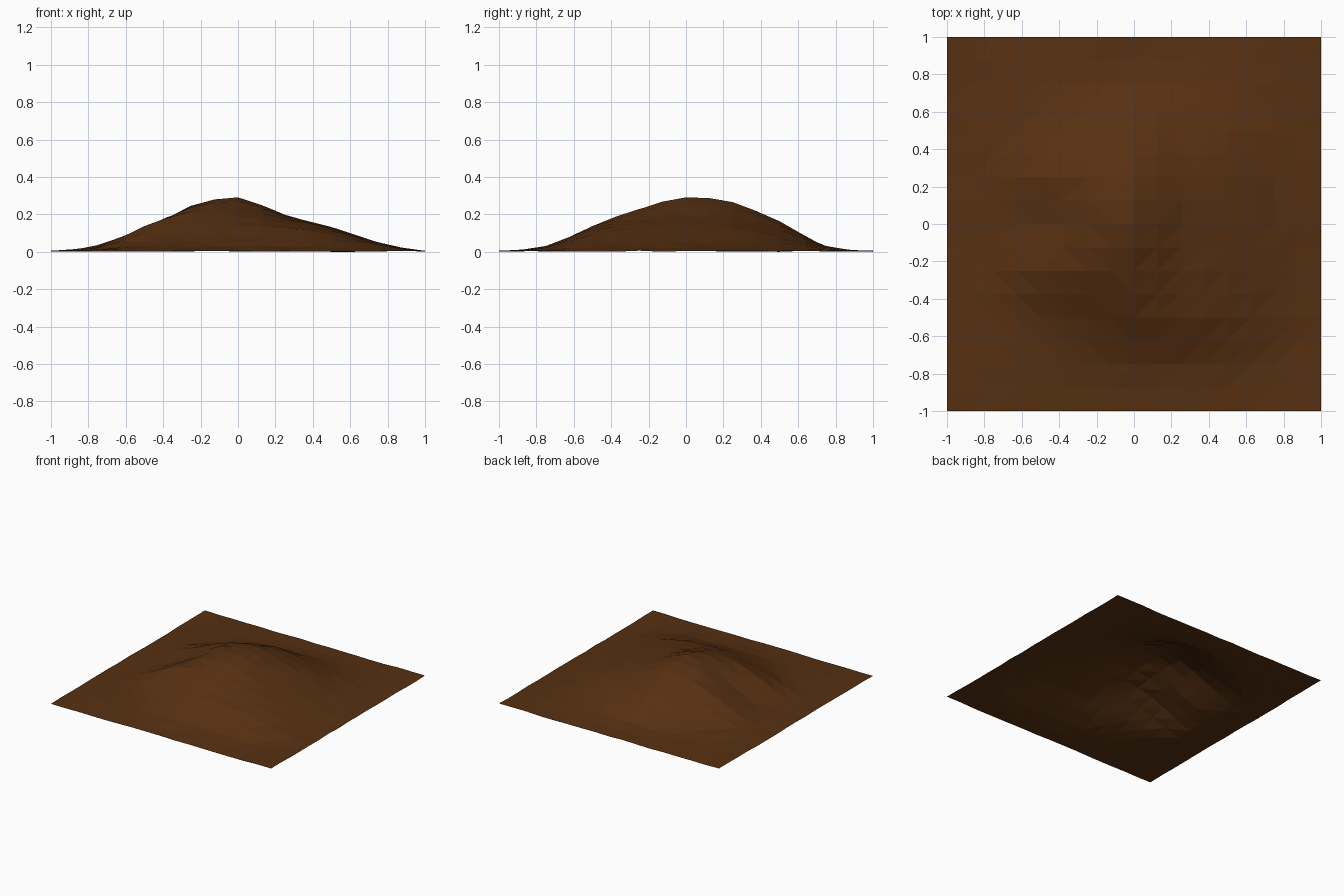
import bpy, bmesh, math, random

if "Cube" in bpy.data.objects:
    bpy.data.objects.remove(bpy.data.objects["Cube"])

random.seed(4)

# Control heights every 0.25 units, back row first (flat border added below)
EDGE = 0.008
ROWS = [
    [.02, .02, .025, .03, .035, .025, .015],
    [.03, .06, .12, .17, .12, .08, .03],
    [.04, .135, .235, .268, .19, .125, .045],
    [.03, .11, .245, .296, .20, .135, .055],
    [.03, .145, .22, .235, .18, .13, .05],
    [.02, .06, .11, .14, .13, .10, .04],
    [.015, .02, .03, .035, .035, .025, .015],
]
border = [EDGE] * 9
grid = [border] + [[EDGE] + r + [EDGE] for r in reversed(ROWS)] + [border]


def spline(values, t):
    """Catmull-Rom through evenly spaced values, t in -1..1."""
    u = (t + 1) / 2 * (len(values) - 1)
    i = min(int(u), len(values) - 2)
    f = u - i
    a, b, c, d = (values[max(0, min(len(values) - 1, i + k))] for k in (-1, 0, 1, 2))
    return b + 0.5 * f * (c - a + f * (2*a - 5*b + 4*c - d + f * (3*(b - c) + d - a)))


def height(x, y):
    return spline([spline(row, x) for row in grid], y)


# Hill: a 16 x 16 grid lifted to the height field, with slight roughness
bm = bmesh.new()
bmesh.ops.create_grid(bm, x_segments=16, y_segments=16, size=1)
for v in bm.verts:
    x, y = v.co.x, v.co.y
    rough = 0.003 if math.hypot(x, y) > 0.2 else 0
    v.co.z = height(x, y) + random.uniform(-rough, rough)
low = min(v.co.z for v in bm.verts)
for v in bm.verts:
    v.co.z -= low
bmesh.ops.triangulate(bm, faces=bm.faces[:])
bmesh.ops.recalc_face_normals(bm, faces=bm.faces[:])
if sum(f.normal.z for f in bm.faces) < 0:
    bmesh.ops.reverse_faces(bm, faces=bm.faces[:])

mesh = bpy.data.meshes.new("dirt_mound")
bm.to_mesh(mesh)
bm.free()
mound = bpy.data.objects.new("dirt_mound", mesh)
bpy.context.collection.objects.link(mound)

# Brown earth
earth = bpy.data.materials.new("earth")
earth.diffuse_color = (0.095, 0.03, 0.006, 1)
earth.use_nodes = True
earth.node_tree.nodes["Principled BSDF"].inputs["Base Color"].default_value = earth.diffuse_color
mesh.materials.append(earth)
